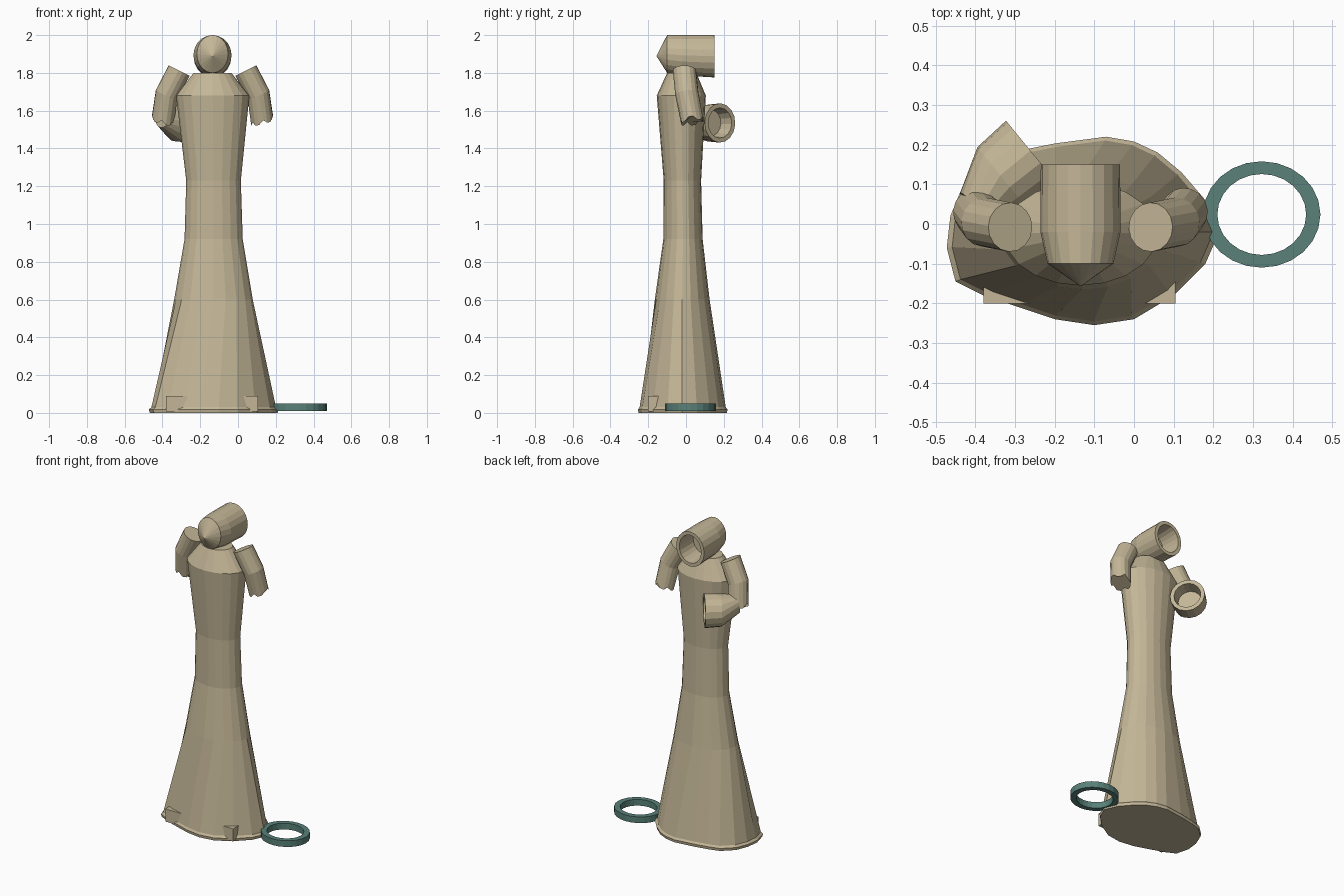
import bpy, bmesh, math
from mathutils import Vector

if "Cube" in bpy.data.objects:
    bpy.data.objects.remove(bpy.data.objects["Cube"])

CX = -0.135  # symmetry line of the figure


def material(name, rgb):
    m = bpy.data.materials.new(name)
    m.diffuse_color = (*rgb, 1)
    m.use_nodes = True
    m.node_tree.nodes["Principled BSDF"].inputs["Base Color"].default_value = m.diffuse_color
    return m


tan = material("tan", (0.55, 0.47, 0.31))
teal = material("teal", (0.10, 0.22, 0.19))


def loft(name, rings, mat, cap=True, closed=False):
    bm = bmesh.new()
    vs = [[bm.verts.new(p) for p in r] for r in rings]
    n = len(vs[0])
    pairs = list(zip(vs, vs[1:])) + ([(vs[-1], vs[0])] if closed else [])
    for a, b in pairs:
        for i in range(n):
            j = (i + 1) % n
            bm.faces.new((a[i], a[j], b[j], b[i]))
    if cap and not closed:
        bm.faces.new(vs[0])
        bm.faces.new(vs[-1])
    bmesh.ops.recalc_face_normals(bm, faces=bm.faces)
    me = bpy.data.meshes.new(name)
    bm.to_mesh(me)
    bm.free()
    me.materials.append(mat)
    ob = bpy.data.objects.new(name, me)
    bpy.context.collection.objects.link(ob)
    return ob


def oval(x, y, z, rx, ry, n=24):
    return [Vector((x + rx * math.cos(2 * math.pi * i / n),
                    y + ry * math.sin(2 * math.pi * i / n), z)) for i in range(n)]


def disc(c, axis, r, n=16):
    c, a = Vector(c), Vector(axis).normalized()
    u = a.cross(Vector((0.3, 1, 0.2))).normalized()
    v = a.cross(u)
    return [c + r * (math.cos(2 * math.pi * i / n) * u + math.sin(2 * math.pi * i / n) * v)
            for i in range(n)]


# robe: wavy hem blending into oval sections
hem = [(0.215, -0.02), (0.18, 0.06), (0.12, 0.13), (0.06, 0.18), (0.0, 0.208), (-0.07, 0.22),
       (-0.2, 0.203), (-0.29, 0.185), (-0.36, 0.165), (-0.43, 0.1), (-0.463, 0.02),
       (-0.472, -0.06), (-0.45, -0.145), (-0.38, -0.18), (-0.29, -0.21), (-0.2, -0.24),
       (-0.1, -0.255), (0.0, -0.24), (0.1, -0.18), (0.18, -0.1)]
N = len(hem)
rings = []
for z, s in ((0.0, 0.985), (0.018, 1.0), (0.03, 0.96)):
    rings.append([Vector((CX + (x - CX) * s, -0.02 + (y + 0.02) * s, z)) for x, y in hem])
for z, x0, x1, y0, y1 in ((0.60, -0.338, 0.078, -0.165, 0.125),
                          (0.92, -0.283, 0.025, -0.12, 0.088),
                          (1.23, -0.274, 0.015, -0.118, 0.08),
                          (1.68, -0.328, 0.06, -0.155, 0.105),
                          (1.80, -0.235, -0.035, -0.10, 0.055)):
    rings.append(oval((x0 + x1) / 2, (y0 + y1) / 2, z, (x1 - x0) / 2, (y1 - y0) / 2, N))
loft("robe", rings, tan)

# hooded head: hollow at the back, pointed face
head = []
for y, z, rx, rz in ((-0.155, 1.89, 0.003, 0.003), (-0.10, 1.90, 0.083, 0.10),
                     (-0.02, 1.893, 0.101, 0.107), (0.15, 1.888, 0.1, 0.112),
                     (0.15, 1.888, 0.078, 0.09), (0.02, 1.89, 0.07, 0.08)):
    head.append([Vector((p.x, y, z + p.y)) for p in oval(CX, 0, 0, rx, rz, 20)])
loft("head", head, tan)

# upper arms, one each side, with ragged lower ends
for side, label in ((1, "right"), (-1, "left")):
    def mx(v):
        return Vector((v.x if side > 0 else 2 * CX - v.x, v.y, v.z))
    arm = [disc((0.042, -0.008, 1.812), (0.45, 0, -0.9), 0.062),
           disc((0.108, 0.005, 1.685), (0.38, 0.1, -0.9), 0.062),
           disc((0.128, 0.032, 1.545), (0.25, 0.15, -0.95), 0.06)]
    for i, p in enumerate(arm[-1]):
        p.z += 0.012 if i % 3 == 0 else -0.008
    loft("upper_arm_" + label, [[mx(p) for p in r] for r in arm], tan)

# bent forearm with a flared open cuff
n = Vector((0.76, 0.62, 0.0))
end = Vector((-0.257, 0.18, 1.535))
loft("left_forearm", [disc((-0.40, 0.04, 1.565), (0.6, 0.6, -0.1), 0.055),
                      disc(end - n * 0.1, n, 0.098), disc(end, n, 0.104),
                      disc(end, n, 0.08), disc(end - n * 0.08, n, 0.07)], tan)

# feet peeking out at the front of the hem
for label, x0, x1 in (("left", -0.38, -0.2), ("right", -0.08, 0.105)):
    loft("foot_" + label, [[(x0, -0.2, z), (x1, -0.2, z), (x1, 0.0, z), (x0, 0.0, z)]
                           for z in (0.008, 0.09)], tan)

# ring lying on the ground
loft("ground_ring", [oval(0.322, 0.024, z, rx, ry) for z, rx, ry in
                     ((0.01, 0.148, 0.134), (0.05, 0.148, 0.134),
                      (0.05, 0.112, 0.102), (0.01, 0.112, 0.102))], teal, closed=True)
